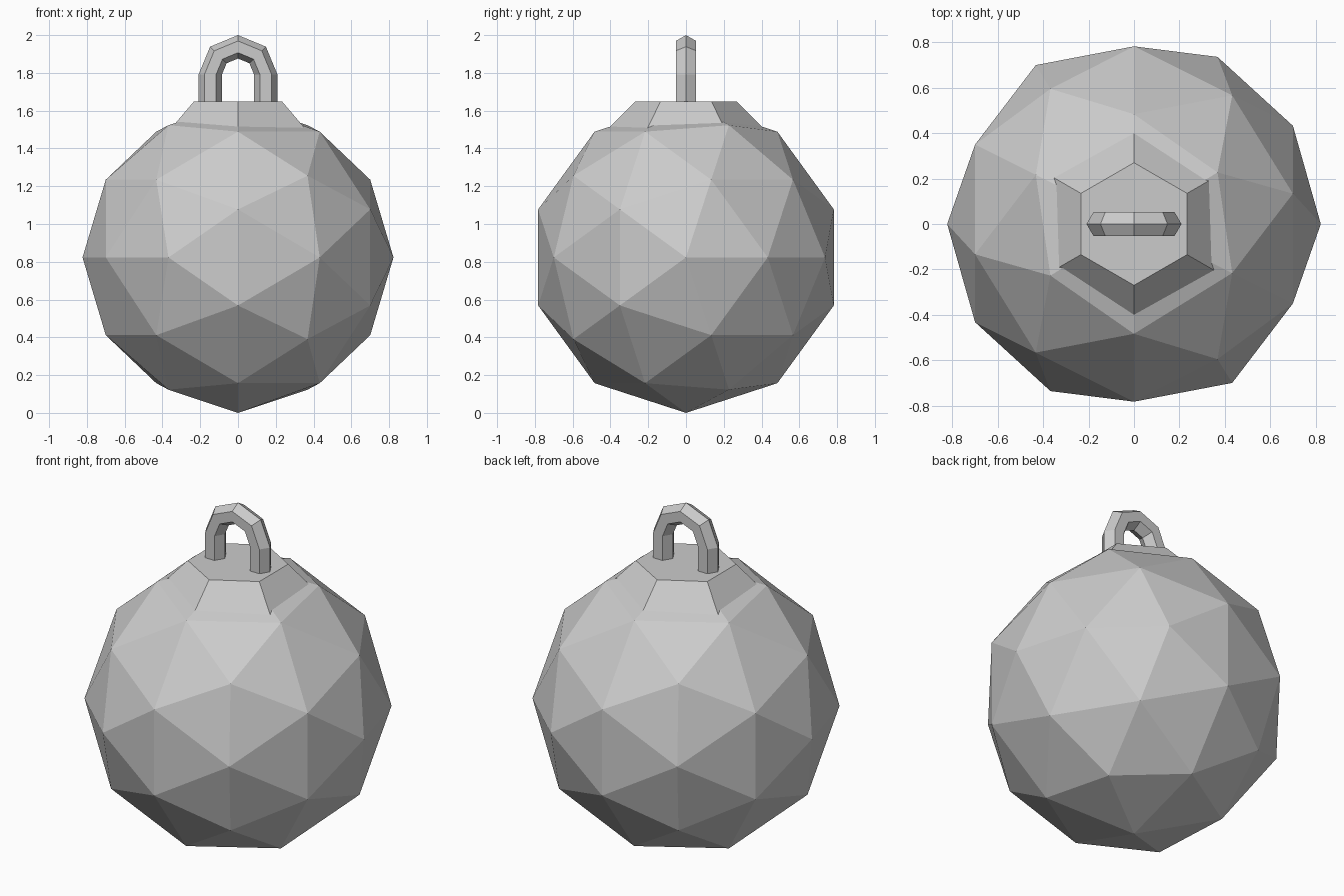
import bpy, bmesh, math
from mathutils import Matrix, Vector

if "Cube" in bpy.data.objects:
    bpy.data.objects.remove(bpy.data.objects["Cube"])

grey = bpy.data.materials.new("plain grey")
grey.diffuse_color = (0.6, 0.6, 0.6, 1)
grey.use_nodes = True
grey.node_tree.nodes["Principled BSDF"].inputs["Base Color"].default_value = grey.diffuse_color


def finish(name, bm):
    bmesh.ops.recalc_face_normals(bm, faces=bm.faces)
    mesh = bpy.data.meshes.new(name)
    bm.to_mesh(mesh)
    bm.free()
    mesh.materials.append(grey)
    obj = bpy.data.objects.new(name, mesh)
    bpy.context.collection.objects.link(obj)
    return obj


def loft(name, rings):
    """Skin a list of equal-sized point rings and close both ends."""
    bm = bmesh.new()
    loops = [[bm.verts.new(p) for p in ring] for ring in rings]
    for a, b in zip(loops, loops[1:]):
        for i in range(len(a)):
            j = (i + 1) % len(a)
            bm.faces.new((a[i], a[j], b[j], b[i]))
    bm.faces.new(loops[0])
    bm.faces.new(loops[-1])
    return finish(name, bm)


def hexagon(centre, u, v, r):
    return [centre + r * (u * math.cos(k * math.pi / 3) + v * math.sin(k * math.pi / 3))
            for k in range(6)]


X, Y, Z = Vector((1, 0, 0)), Vector((0, 1, 0)), Vector((0, 0, 1))

# Faceted ball, its pole axis lying along x
R = 0.823
bm = bmesh.new()
bmesh.ops.create_icosphere(bm, subdivisions=2, radius=R)
turn = Matrix(((0, 0, 1), (1, 0, 0), (0, 1, 0))).to_4x4()
bmesh.ops.transform(bm, matrix=Matrix.Translation((0, 0, R)) @ turn, verts=bm.verts)
finish("ball", bm)

# Six-sided tapered cap, sunk into the ball
loft("cap", [hexagon(Z * 1.45, Y, X, 0.465), hexagon(Z * 1.648, Y, X, 0.27)])

# Hanging loop: hexagonal bar, two legs and a half-circle top
bend, bar, height = 0.147, 0.062, 1.791
rings = [hexagon(X * bend + Z * 1.61, X, Y, bar)]
for k in range(5):
    a = k * math.pi / 4
    out = X * math.cos(a) + Z * math.sin(a)
    rings.append(hexagon(Z * height + out * bend, out, Y, bar))
rings.append(hexagon(X * -bend + Z * 1.61, -X, Y, bar))
loft("hanging_loop", rings)
